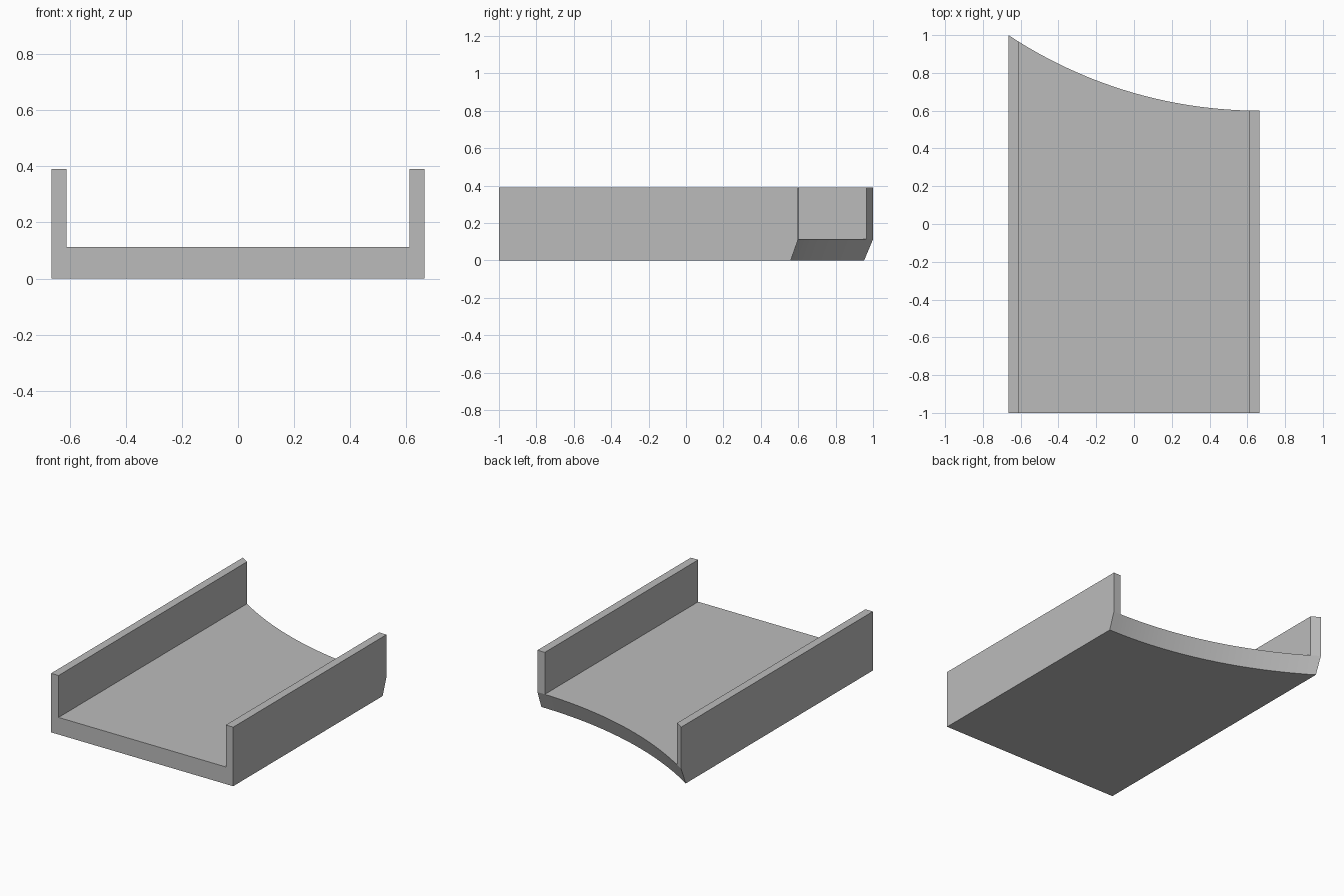
import bpy
import bmesh
import math

cube = bpy.data.objects.get("Cube")
if cube:
    bpy.data.objects.remove(cube, do_unlink=True)

HALF, INNER = 0.665, 0.611      # outer and inner wall positions
FLOOR, TOP = 0.113, 0.39        # floor thickness and wall height
FRONT, CENTRE_Y = -1.0, 3.01    # front end and centre of the back arc
UPPER_R, LOWER_R = 2.41, 2.45   # arc radius above and at the underside
STEPS = 24

grey = bpy.data.materials.new("plain_grey")
grey.use_nodes = True
colour = (0.5, 0.5, 0.5, 1.0)
grey.diffuse_color = colour
grey.node_tree.nodes["Principled BSDF"].inputs["Base Color"].default_value = colour


def back_y(x, z):
    radius = LOWER_R if z < FLOOR / 2 else UPPER_R
    return CENTRE_Y - math.sqrt(radius ** 2 - (x - HALF) ** 2)


bm = bmesh.new()


def cell(x0, x1, z0, z1):
    corners = [(x0, z0), (x1, z0), (x1, z1), (x0, z1)]
    bm.faces.new([bm.verts.new((x, FRONT, z)) for x, z in corners])


# U-shaped cross-section: floor cells with one wall cell at each end
inner = [-INNER + 2 * INNER * i / STEPS for i in range(STEPS + 1)]
xs = [-HALF] + inner + [HALF]
for x0, x1 in zip(xs, xs[1:]):
    cell(x0, x1, 0, FLOOR)
cell(-HALF, -INNER, FLOOR, TOP)
cell(INNER, HALF, FLOOR, TOP)
bmesh.ops.remove_doubles(bm, verts=bm.verts[:], dist=1e-5)

# Run the section back to the concave, undercut end
result = bmesh.ops.extrude_face_region(bm, geom=bm.faces[:])
for v in result["geom"]:
    if isinstance(v, bmesh.types.BMVert):
        v.co.y = back_y(v.co.x, v.co.z)
bmesh.ops.recalc_face_normals(bm, faces=bm.faces[:])

# Merge flat areas into single faces
bmesh.ops.dissolve_limit(bm, angle_limit=math.radians(0.2),
                         verts=bm.verts[:], edges=bm.edges[:])

mesh = bpy.data.meshes.new("channel_tray")
bm.to_mesh(mesh)
bm.free()
mesh.materials.append(grey)
tray = bpy.data.objects.new("channel_tray", mesh)
bpy.context.collection.objects.link(tray)

# Smooth only the curved end
bpy.ops.object.select_all(action="DESELECT")
tray.select_set(True)
bpy.context.view_layer.objects.active = tray
bpy.ops.object.shade_smooth_by_angle(angle=math.radians(10))
